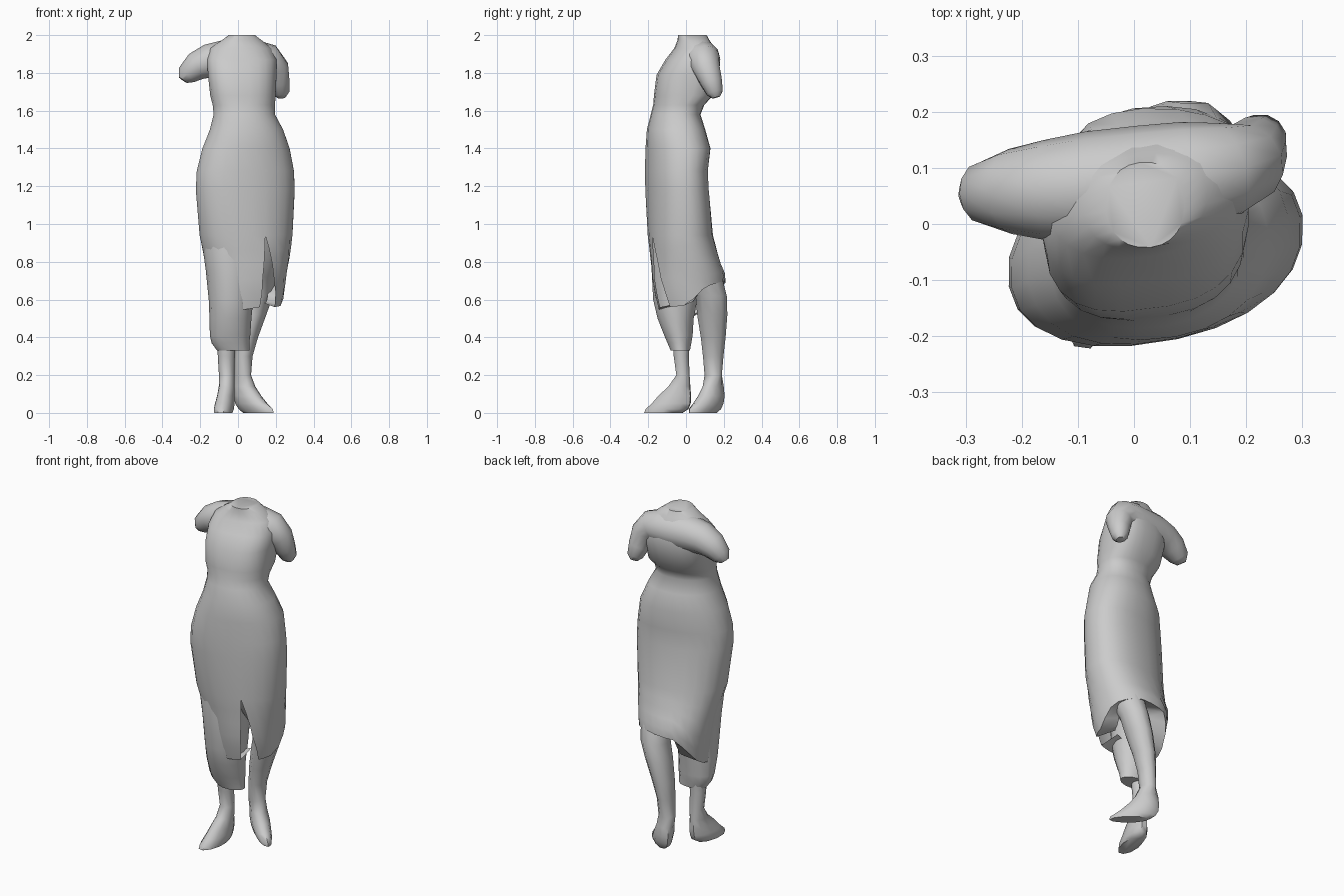
import bpy, bmesh, math
from mathutils import Vector


def lerp_table(table, v):
    """Linear lookup in rows sorted by their first entry."""
    for a, b in zip(table, table[1:]):
        if v <= b[0]:
            f = max(0, (v - a[0]) / (b[0] - a[0]))
            return [p + (q - p) * f for p, q in zip(a, b)][1:]
    return list(table[-1][1:])


def make(name, rings, closed=True, cap_first=True, cap_last=True, angle=50):
    bm = bmesh.new()
    rows = [[bm.verts.new(p) for p in r] for r in rings]
    n = len(rows[0])
    for a, b in zip(rows, rows[1:]):
        for i in range(n if closed else n - 1):
            j = (i + 1) % n
            bm.faces.new((a[i], a[j], b[j], b[i]))
    if cap_first:
        bm.faces.new(rows[0])
    if cap_last:
        bm.faces.new(rows[-1])
    bmesh.ops.remove_doubles(bm, verts=bm.verts, dist=0.0005)
    bmesh.ops.recalc_face_normals(bm, faces=bm.faces)
    me = bpy.data.meshes.new(name)
    bm.to_mesh(me)
    bm.free()
    ob = bpy.data.objects.new(name, me)
    bpy.context.collection.objects.link(ob)
    bpy.ops.object.select_all(action='DESELECT')
    ob.select_set(True)
    bpy.context.view_layer.objects.active = ob
    bpy.ops.object.shade_smooth_by_angle(angle=math.radians(angle))
    return ob


def oval_loft(name, rows, n=10):
    """Rows of (x, y, z, rx, ry, turn in degrees): level oval sections."""
    rings = []
    for x, y, z, rx, ry, turn in rows:
        c, s = math.cos(math.radians(turn)), math.sin(math.radians(turn))
        ring = []
        for i in range(n):
            t = 2 * math.pi * i / n
            u, v = rx * math.cos(t), ry * math.sin(t)
            ring.append((x + u * c - v * s, y + u * s + v * c, z))
        rings.append(ring)
    return make(name, rings)


def tube(name, path, n=12):
    """Round sections of radius r along points (x, y, z, r)."""
    pts = [Vector(p[:3]) for p in path]
    rings = []
    for k, p in enumerate(path):
        d = pts[min(k + 1, len(pts) - 1)] - pts[max(k - 1, 0)]
        q = Vector((1, 0, 0)).rotation_difference(d)
        rings.append([pts[k] + q @ Vector((0, p[3] * math.cos(2 * math.pi * i / n),
                                           p[3] * math.sin(2 * math.pi * i / n)))
                      for i in range(n)])
    return make(name, rings)


# Body sections: z, x min, x max, y min, y max, skew
PROFILE = [
    (0.50, -0.14, 0.20, -0.13, 0.15, 0.0),
    (0.60, -0.15, 0.24, -0.16, 0.195, 0.0),
    (0.72, -0.165, 0.255, -0.18, 0.215, 0.0),
    (0.80, -0.175, 0.27, -0.185, 0.18, 0.05),
    (0.94, -0.205, 0.29, -0.20, 0.14, 0.1),
    (1.18, -0.225, 0.302, -0.21, 0.115, 0.15),
    (1.28, -0.22, 0.298, -0.212, 0.11, 0.15),
    (1.40, -0.19, 0.275, -0.21, 0.125, 0.15),
    (1.50, -0.15, 0.24, -0.205, 0.10, 0.1),
    (1.58, -0.13, 0.197, -0.185, 0.075, 0.1),
    (1.63, -0.135, 0.197, -0.172, 0.095, 0.1),
    (1.68, -0.148, 0.20, -0.167, 0.14, 0.1),
    (1.79, -0.16, 0.205, -0.152, 0.17, 0.12),
    (1.87, -0.165, 0.205, -0.105, 0.17, 0.12),
    (1.93, -0.15, 0.18, -0.06, 0.15, 0.12),
    (1.97, -0.09, 0.13, -0.045, 0.125, 0.1),
    (2.00, -0.05, 0.09, -0.042, 0.11, 0.0),
]
# Hem height around the skirt, in degrees from the right side
HEM = [(-35, 0.56), (0, 0.57), (12, 0.64), (35, 0.68), (70, 0.70), (115, 0.68),
       (135, 0.62), (160, 0.52), (185, 0.50), (292, 0.56)]


def section_point(z, deg):
    x0, x1, y0, y1, k = lerp_table(PROFILE, z)
    c, s = math.cos(math.radians(deg)), math.sin(math.radians(deg))
    e = 0.75 if 1.65 < z < 1.9 else 0.9
    u = math.copysign(abs(c) ** e, c) * (x1 - x0) / 2
    v = math.copysign(abs(s) ** e, s) * (y1 - y0) / 2
    return ((x0 + x1) / 2 + u, (y0 + y1) / 2 + v + k * u, z)


# Torso with flat neck cut, running into a wrapped skirt with a front slit
COLS, SLIT = 24, 0.94
rings = []
for row in reversed(PROFILE):
    if row[0] >= SLIT:
        rings.append([section_point(row[0], -68 + 360 * i / COLS) for i in range(COLS + 1)])
for f in (0.2, 0.4, 0.6, 0.8, 1.0):
    ring = []
    for i in range(COLS + 1):
        w = i / COLS
        hem = lerp_table(HEM, -35 + 327 * w)[0]
        start = -68 + 33 * f
        ring.append(section_point(SLIT + (hem - SLIT) * f, start + (292 - start) * w))
    rings.append(ring)
# Underside of the hem, drawn in towards the right leg
rings.append([Vector(p).lerp(Vector((0.09, 0.08, p[2] + 0.04)), 0.55) for p in rings[-1]])
make("torso_and_skirt", rings, closed=False, cap_first=True, cap_last=False)

# Long front panel clinging round the left leg
oval_loft("left_skirt_panel", [
    (-0.043, -0.05, 0.98, 0.14, 0.13, 0), (-0.043, -0.055, 0.86, 0.142, 0.132, 0),
    (-0.04, -0.053, 0.75, 0.13, 0.132, 0), (-0.037, -0.057, 0.60, 0.118, 0.12, 0),
    (-0.04, -0.055, 0.50, 0.111, 0.098, 0), (-0.042, -0.04, 0.41, 0.107, 0.077, 0),
    (-0.04, -0.035, 0.37, 0.1, 0.065, 0), (-0.025, -0.03, 0.33, 0.086, 0.052, 0)], 14)

# Shoulders and broken upper arms as one sweep across the chest
tube("shoulders_and_arm_stumps", [
    (-0.292, 0.052, 1.762, 0.026), (-0.272, 0.055, 1.79, 0.055),
    (-0.22, 0.058, 1.835, 0.076), (-0.155, 0.06, 1.862, 0.09),
    (-0.08, 0.065, 1.872, 0.1), (0.02, 0.072, 1.872, 0.104),
    (0.10, 0.082, 1.872, 0.101), (0.16, 0.095, 1.866, 0.088),
    (0.20, 0.11, 1.82, 0.073), (0.216, 0.135, 1.75, 0.059),
    (0.228, 0.153, 1.695, 0.045), (0.23, 0.16, 1.67, 0.022)])

# Legs flowing into wedge-shaped feet
oval_loft("left_leg", [
    (-0.06, -0.025, 0.40, 0.05, 0.05, 0),
    (-0.062, -0.025, 0.30, 0.045, 0.042, 0), (-0.06, -0.016, 0.20, 0.041, 0.037, 0),
    (-0.06, -0.035, 0.14, 0.042, 0.06, -6), (-0.065, -0.06, 0.09, 0.046, 0.09, -8),
    (-0.07, -0.078, 0.05, 0.052, 0.107, -8), (-0.075, -0.10, 0.02, 0.054, 0.118, -8),
    (-0.078, -0.12, 0.0, 0.048, 0.106, -8)])
oval_loft("right_leg", [
    (0.13, -0.025, 0.96, 0.12, 0.13, 0), (0.13, 0.03, 0.82, 0.11, 0.13, 0),
    (0.12, 0.09, 0.72, 0.088, 0.105, 0),
    (0.108, 0.133, 0.62, 0.078, 0.087, 0), (0.08, 0.139, 0.52, 0.07, 0.084, 0),
    (0.048, 0.144, 0.40, 0.058, 0.069, 0), (0.03, 0.144, 0.30, 0.047, 0.057, 0),
    (0.024, 0.144, 0.20, 0.045, 0.048, 0), (0.034, 0.144, 0.14, 0.065, 0.047, -42),
    (0.05, 0.134, 0.09, 0.088, 0.052, -42), (0.07, 0.118, 0.05, 0.109, 0.05, -42),
    (0.094, 0.1, 0.02, 0.122, 0.044, -42), (0.108, 0.09, 0.0, 0.108, 0.034, -42)])
